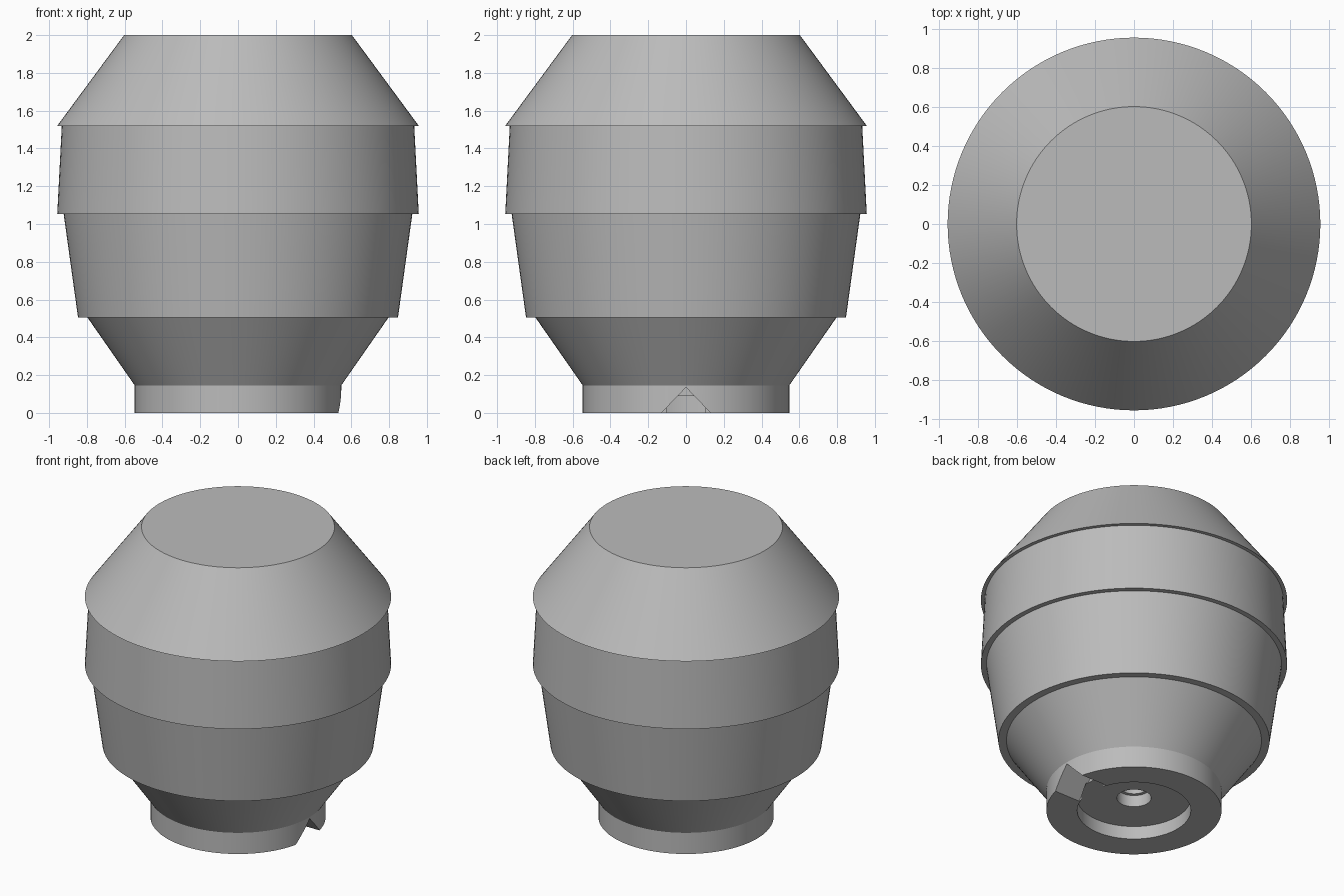
import bpy
import bmesh
from math import pi, cos, sin

cube = bpy.data.objects.get("Cube")
if cube:
    bpy.data.objects.remove(cube, do_unlink=True)


def make_material(name, rgb):
    mat = bpy.data.materials.new(name)
    mat.use_nodes = True
    colour = (*rgb, 1)
    mat.diffuse_color = colour
    mat.node_tree.nodes["Principled BSDF"].inputs["Base Color"].default_value = colour
    return mat


def add_object(name, bm, mat):
    bmesh.ops.recalc_face_normals(bm, faces=bm.faces)
    mesh = bpy.data.meshes.new(name)
    bm.to_mesh(mesh)
    bm.free()
    mesh.materials.append(mat)
    obj = bpy.data.objects.new(name, mesh)
    bpy.context.collection.objects.link(obj)
    return obj


def lathe(name, profile, mat, sides=128):
    """Closed turned solid; both profile ends are capped."""
    bm = bmesh.new()
    rings = [[bm.verts.new((r * cos(2 * pi * i / sides), r * sin(2 * pi * i / sides), z))
              for i in range(sides)] for r, z in profile]
    for low, high in zip(rings, rings[1:]):
        for i in range(sides):
            j = (i + 1) % sides
            bm.faces.new((low[i], low[j], high[j], high[i]))
    bm.faces.new(rings[0])
    bm.faces.new(rings[-1])
    return add_object(name, bm, mat)


def wedge(name, x0, x1, half_width, apex, mat):
    """Triangular prism along x, extended below the ground."""
    drop = 0.05
    half = half_width * (apex + drop) / apex
    bm = bmesh.new()
    ends = [[bm.verts.new((x, y, z)) for y, z in ((-half, -drop), (half, -drop), (0, apex))]
            for x in (x0, x1)]
    for end in ends:
        bm.faces.new(end)
    for i in range(3):
        j = (i + 1) % 3
        bm.faces.new((ends[0][i], ends[0][j], ends[1][j], ends[1][i]))
    return add_object(name, bm, mat)


grey = make_material("plain grey", (0.5, 0.5, 0.5))

# Stepped body, from the blind bore up through the recess, foot, bands and top
body = lathe("stepped_body", [
    (0.085, 0.45), (0.085, 0.17),    # narrow bore
    (0.107, 0.17), (0.107, 0.09),    # counterbore
    (0.355, 0.09), (0.355, 0.0),     # base recess
    (0.547, 0.0), (0.547, 0.146),    # foot
    (0.797, 0.505), (0.847, 0.505),  # lower cone and ledge
    (0.923, 1.053), (0.957, 1.053),  # lower band
    (0.933, 1.52), (0.957, 1.52),    # upper band
    (0.603, 2.0),                    # top cone
], grey)

# V notch through the foot rim
cutter = wedge("notch_cutter", 0.34, 0.7, 0.13, 0.135, grey)
cutter.hide_render = True
cut = body.modifiers.new("notch", "BOOLEAN")
cut.operation = "DIFFERENCE"
cut.solver = "EXACT"
cut.object = cutter
bpy.ops.object.select_all(action="DESELECT")
body.select_set(True)
bpy.context.view_layer.objects.active = body
bpy.ops.object.modifier_apply(modifier=cut.name)
bpy.data.objects.remove(cutter, do_unlink=True)
bpy.ops.object.shade_smooth_by_angle(angle=pi / 6)
